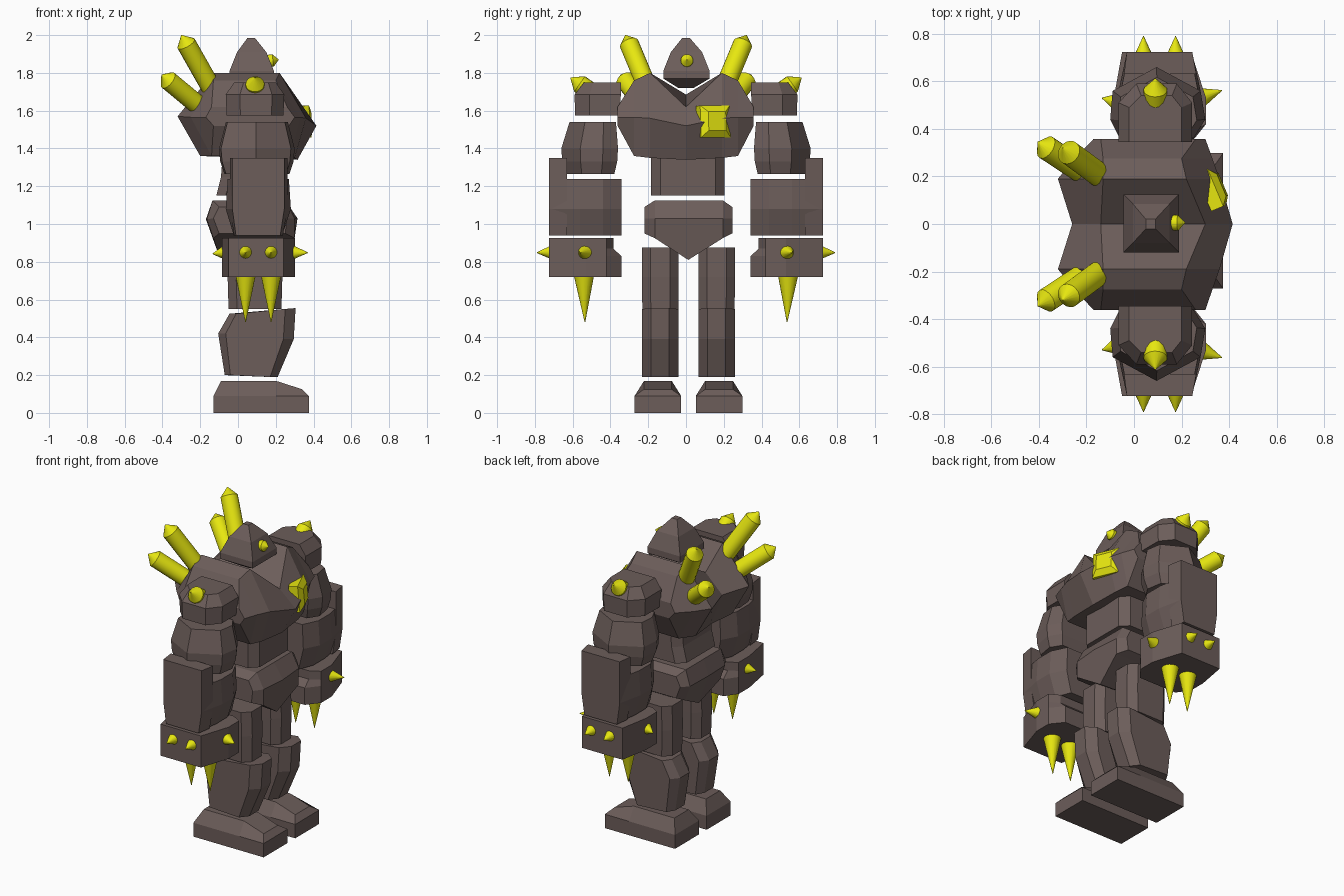
import bpy, bmesh, math
from mathutils import Vector

cube = bpy.data.objects.get("Cube")
if cube:
    bpy.data.objects.remove(cube)


def material(name, rgb):
    m = bpy.data.materials.new(name)
    m.use_nodes = True
    m.diffuse_color = (*rgb, 1)
    m.node_tree.nodes["Principled BSDF"].inputs["Base Color"].default_value = (*rgb, 1)
    return m


STONE = material("brown stone", (0.15, 0.11, 0.102))
CRYSTAL = material("yellow crystal", (0.8, 0.8, 0.005))


def loft(name, rings, mat=STONE, mirror=None, smooth=False):
    """Skin equal rings of points and cap both ends; mirror is a y plane."""
    sides = [(name, False)] if mirror is None else [("left_" + name, False), ("right_" + name, True)]
    for label, flip in sides:
        bm = bmesh.new()
        loops = [[bm.verts.new((x, 2 * mirror - y if flip else y, z)) for x, y, z in r] for r in rings]
        for a, b in zip(loops, loops[1:]):
            for i in range(len(a)):
                j = (i + 1) % len(a)
                bm.faces.new((a[i], a[j], b[j], b[i]))
        bm.faces.new(loops[0])
        bm.faces.new(loops[-1])
        bmesh.ops.remove_doubles(bm, verts=bm.verts, dist=0.0005)
        bmesh.ops.recalc_face_normals(bm, faces=bm.faces)
        me = bpy.data.meshes.new(label)
        bm.to_mesh(me)
        bm.free()
        me.materials.append(mat)
        ob = bpy.data.objects.new(label, me)
        bpy.context.collection.objects.link(ob)
        if smooth:
            bpy.ops.object.select_all(action="DESELECT")
            ob.select_set(True)
            bpy.context.view_layer.objects.active = ob
            bpy.ops.object.shade_smooth_by_angle(angle=math.radians(35))


def box(z, x0, x1, y0, y1, c=0.0):
    """Horizontal rectangle ring, with corners cut by c."""
    if not c:
        return [(x0, y0, z), (x1, y0, z), (x1, y1, z), (x0, y1, z)]
    return [(x0 + c, y0, z), (x1 - c, y0, z), (x1, y0 + c, z), (x1, y1 - c, z),
            (x1 - c, y1, z), (x0 + c, y1, z), (x0, y1 - c, z), (x0, y0 + c, z)]


def side(y, pts):
    """Vertical ring at one y from side profile points."""
    return [(x, y, z) for x, z in pts]


def plan(z, pts, grow=1.0, cx=0.1, cy=0.5):
    """Horizontal ring from plan points, scaled about a centre."""
    return [(cx + (x - cx) * grow, cy + (y - cy) * grow, z) for x, y in pts]


def spike(name, base, tip, r, shoulder=0.0, mirror=0):
    """Cone, or a rod that turns into a cone at the shoulder fraction."""
    base, tip = Vector(base), Vector(tip)
    d = tip - base
    u = d.orthogonal().normalized()
    v = d.normalized().cross(u)
    steps = [(0, r), (shoulder, r), (1, 0.0015)] if shoulder else [(0, r), (1, 0.0015)]
    angles = [math.tau * i / 16 for i in range(16)]
    loft(name, [[base + d * t + (u * math.cos(a) + v * math.sin(a)) * q for a in angles]
                for t, q in steps], CRYSTAL, mirror, True)


# Head
loft("head", [box(1.72, 0.03, 0.11, -0.04, 0.04), box(1.77, -0.045, 0.19, -0.12, 0.125),
              box(1.81, -0.045, 0.19, -0.12, 0.125), box(1.91, -0.005, 0.15, -0.08, 0.085),
              box(1.985, 0.05, 0.09, -0.02, 0.02)])
spike("eye", (0.14, 0.005, 1.86), (0.215, 0.005, 1.87), 0.033, 0.6, None)

# Chest, with a notched top below the head
end = [(-0.14, 1.62), (0.26, 1.62), (0.3, 1.565), (0.27, 1.52), (-0.13, 1.52), (-0.17, 1.565)]
outer = [(-0.13, 1.76), (0.2, 1.76), (0.33, 1.565), (0.28, 1.36), (-0.14, 1.36), (-0.25, 1.565)]
inner = [(-0.13, 1.8), (0.22, 1.8), (0.36, 1.56), (0.3, 1.35), (-0.2, 1.36), (-0.32, 1.57)]
middle = [(-0.14, 1.685), (0.3, 1.62), (0.415, 1.52), (0.315, 1.34), (-0.18, 1.36), (-0.26, 1.57)]
loft("chest", [side(y, p) for y, p in (
    (-0.362, end), (-0.275, outer), (-0.19, inner), (0, middle),
    (0.19, inner), (0.275, outer), (0.358, end))])

# Chest gem, set on the slanted left front
n = Vector((0.9, 0.38, 0.08)).normalized()
across = Vector((-n.y, n.x, 0)).normalized()
up = n.cross(across)
loft("chest_gem", [[Vector((0.335, 0.15, 1.542)) + n * d + across * (s * h) + up * (t * h)
                    for s, t in ((-1, -1), (1, -1), (1, 1), (-1, 1))]
                   for d, h in ((-0.04, 0.085), (0.015, 0.085), (0.04, 0.05))], CRYSTAL)

# Waist and pelvis
loft("waist", [box(1.15, -0.115, 0.25, -0.185, 0.205, 0.05), box(1.25, -0.09, 0.25, -0.185, 0.205, 0.05),
               box(1.38, -0.08, 0.25, -0.185, 0.205, 0.05)])
hip = [(-0.1, 1.09), (0.23, 1.09), (0.26, 1.03), (0.25, 0.95), (-0.1, 0.95), (-0.13, 1.03)]
hip_in = [(-0.135, 1.125), (0.25, 1.125), (0.3, 1.03), (0.3, 0.925), (-0.13, 0.925), (-0.165, 1.025)]
hip_mid = [(-0.135, 1.125), (0.25, 1.125), (0.315, 1.03), (0.27, 0.81), (-0.1, 0.83), (-0.17, 1.025)]
loft("pelvis", [side(y, p) for y, p in (
    (-0.22, hip), (-0.165, hip_in), (0.012, hip_mid), (0.195, hip_in), (0.245, hip))])

# Legs
LEG = 0.013
loft("thigh", [box(0.55, -0.05, 0.23, 0.067, 0.257, 0.045), box(0.72, -0.055, 0.235, 0.065, 0.26, 0.045),
               box(0.875, -0.05, 0.23, 0.065, 0.26, 0.045)], mirror=LEG)
shin = [(-0.045, 0.525), (0.305, 0.555), (0.295, 0.39), (0.21, 0.19), (-0.07, 0.2), (-0.105, 0.42)]
shin_edge = [(-0.01, 0.525), (0.25, 0.55), (0.24, 0.39), (0.17, 0.19), (-0.04, 0.2), (-0.065, 0.42)]
loft("shin", [side(0.065, shin_edge), side(0.115, shin), side(0.21, shin), side(0.26, shin_edge)], mirror=LEG)
foot = [[(x, y, z) for x, y, z in ((-0.13 + b, 0.052 + i, h), (0.2, 0.052 + i, h2), (0.375 - f, 0.052 + i, h3),
                                  (0.375 - f, 0.298 - i, h3), (0.2, 0.298 - i, h2), (-0.13 + b, 0.298 - i, h))]
        for b, f, i, h, h2, h3 in ((0, 0, 0, 0, 0, 0), (0, 0, 0, 0.09, 0.09, 0.09), (0.04, 0.035, 0.05, 0.17, 0.17, 0.125))]
loft("foot", foot, mirror=LEG)

# Shoulders and upper arms
pad = [(-0.065, 0.345), (0.245, 0.345), (0.245, 0.51), (0.18, 0.59), (0.01, 0.59), (-0.065, 0.51)]
pad_top = [(-0.02, 0.345), (0.2, 0.345), (0.2, 0.49), (0.16, 0.54), (0.03, 0.54), (-0.02, 0.49)]
loft("shoulder_pad", [plan(1.575, pad, 0.97), plan(1.685, pad), plan(1.75, pad_top)], mirror=0)
arm = [(-0.06, 0.36), (0.25, 0.36), (0.3, 0.44), (0.28, 0.56), (0.095, 0.66), (-0.09, 0.56), (-0.1, 0.44)]
loft("upper_arm", [plan(1.265, arm, 0.86), plan(1.33, arm, 0.97), plan(1.4, arm), plan(1.54, arm, 0.82, cy=0.42)],
     mirror=0)
spike("shoulder_stud", (0.09, 0.49, 1.69), (0.09, 0.612, 1.775), 0.05, 0.6)

# Forearms with a raised outer guard
fore = [(-0.03, 0.722), (0.245, 0.722), (0.28, 0.56), (0.28, 0.44), (0.23, 0.342),
        (-0.01, 0.342), (-0.065, 0.44), (-0.065, 0.56)]
loft("forearm", [plan(0.938, [(0.1 + (x - 0.1) * 0.74, y) for x, y in fore]),
                 plan(1.08, fore), plan(1.237, [(0.105 + (x - 0.105) * 0.94, y) for x, y in fore])], mirror=0)
guard = [(-0.03, 0.724), (0.245, 0.724), (0.262, 0.63), (-0.042, 0.63)]
loft("forearm_guard", [plan(0.938, [(0.1 + (x - 0.1) * 0.85, y) for x, y in guard]),
                       plan(1.08, guard), plan(1.35, guard)], mirror=0)

# Fists and their spikes
fist = [(-0.05, 0.724), (0.24, 0.724), (0.303, 0.53), (0.303, 0.42), (0.24, 0.342),
        (-0.03, 0.342), (-0.085, 0.42), (-0.085, 0.53)]
fist_top = [(x, max(y, 0.385)) for x, y in fist]
loft("fist", [plan(0.72, fist), plan(0.83, fist), plan(0.87, fist_top), plan(0.925, fist_top)], mirror=0)
for i, x in enumerate((0.04, 0.175), 1):
    spike(f"claw_{i}", (x, 0.54, 0.72), (x, 0.535, 0.48), 0.052)
    spike(f"knuckle_spike_{i}", (x, 0.715, 0.85), (x, 0.79, 0.848), 0.036)
spike("front_fist_spike", (0.275, 0.53, 0.85), (0.37, 0.562, 0.848), 0.045)
spike("rear_fist_spike", (-0.06, 0.51, 0.85), (-0.135, 0.53, 0.842), 0.045)

# Crystal rods on the back
spike("upper_back_rod", (-0.13, 0.195, 1.7), (-0.3, 0.32, 2.0), 0.052, 0.85)
spike("lower_back_rod", (-0.2, 0.21, 1.62), (-0.405, 0.345, 1.79), 0.052, 0.83)
